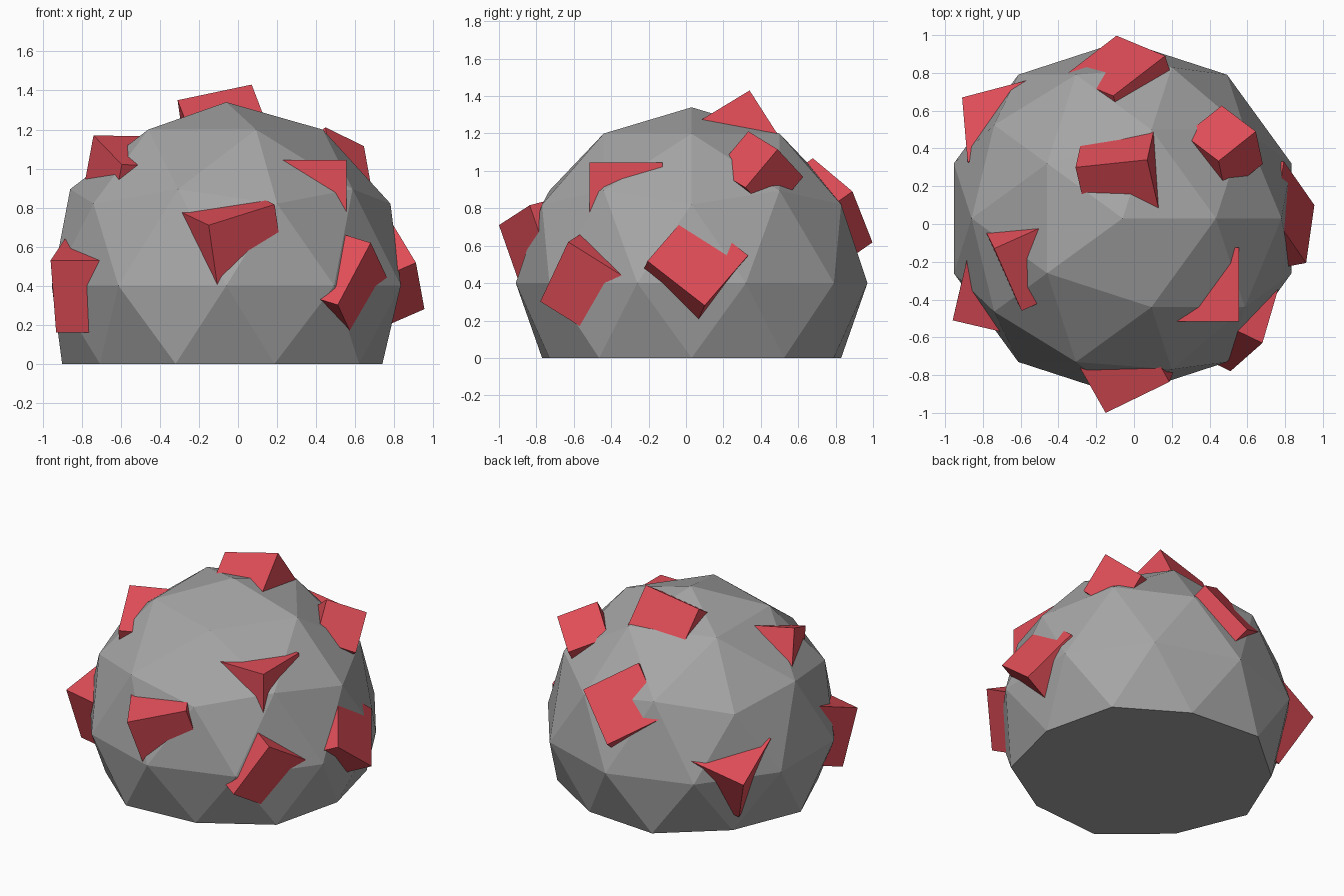
import bpy
import bmesh
from mathutils import Vector, Matrix

if "Cube" in bpy.data.objects:
    bpy.data.objects.remove(bpy.data.objects["Cube"])


def make_material(name, rgb):
    mat = bpy.data.materials.new(name)
    mat.use_nodes = True
    color = (*rgb, 1)
    mat.diffuse_color = color
    mat.node_tree.nodes["Principled BSDF"].inputs["Base Color"].default_value = color
    return mat


def add_object(name, bm, mat):
    bmesh.ops.recalc_face_normals(bm, faces=bm.faces)
    mesh = bpy.data.meshes.new(name)
    bm.to_mesh(mesh)
    bm.free()
    mesh.materials.append(mat)
    obj = bpy.data.objects.new(name, mesh)
    bpy.context.collection.objects.link(obj)
    return obj


grey = make_material("stone_grey", (0.38, 0.38, 0.38))
red = make_material("crystal_red", (0.75, 0.075, 0.097))

# Faceted dome: an icosphere with its underside flattened onto the ground
CENTRE = Vector((-0.06, 0.03, 0.40))
bm = bmesh.new()
bmesh.ops.create_icosphere(bm, subdivisions=2, radius=0.94,
                           matrix=Matrix.Translation(CENTRE))
for v in bm.verts:
    v.co.z = max(v.co.z, 0)
base = [f for f in bm.faces if all(v.co.z < 0.001 for v in f.verts)]
bmesh.ops.dissolve_faces(bm, faces=base, use_verts=True)
add_object("dome", bm, grey)


def add_block(name, corner, along, across, size=0.39):
    """Cube grown from an outer corner along two edges, and into the dome."""
    corner = Vector(corner)
    u = Vector(along).normalized()
    v = Vector(across)
    v = (v - u * v.dot(u)).normalized()
    w = u.cross(v)
    if w.dot(CENTRE - corner) < 0:
        w = -w
    middle = corner + (u + v + w) * size / 2
    frame = Matrix((u, v, w)).transposed().to_4x4()
    block = bmesh.new()
    bmesh.ops.create_cube(block, size=size, matrix=Matrix.Translation(middle) @ frame)
    add_object(name, block, red)


# Tilted blocks embedded in the dome: outer corner, then two edge directions
add_block("front_block", (-.15, -1, .71), (.35, .17, .11), (.02, .1, -.33))
add_block("front_left_block", (.68, -.63, .62), (-.17, -.15, -.32), (.08, .28, -.18))
add_block("front_right_block", (-.96, -.51, .53), (.08, .34, .12), (.26, -.06, 0))
add_block("upper_right_block", (-.74, -.13, 1.17), (.145, -.33, -.15), (.24, .12, 0))
add_block("upper_front_block", (.555, -.515, 1.045), (-1, 0, 0), (0, 1, 0))
add_block("top_block", (.07, .34, 1.43), (-.38, -.04, -.08), (.07, -.25, -.15))
add_block("upper_left_block", (.645, .49, 1.115), (-.195, -.155, .095),
          (-.18, .14, -.15), size=0.27)
add_block("left_block", (.955, .10, .28), (-.045, -.315, .245), (-.16, .24, .26))
add_block("back_block", (.165, .89, .89), (-.265, .11, -.28), (-.255, -.2, .17))
add_block("back_right_block", (-.91, .67, .43), (.03, -.35, .19), (.36, .10, .115))
